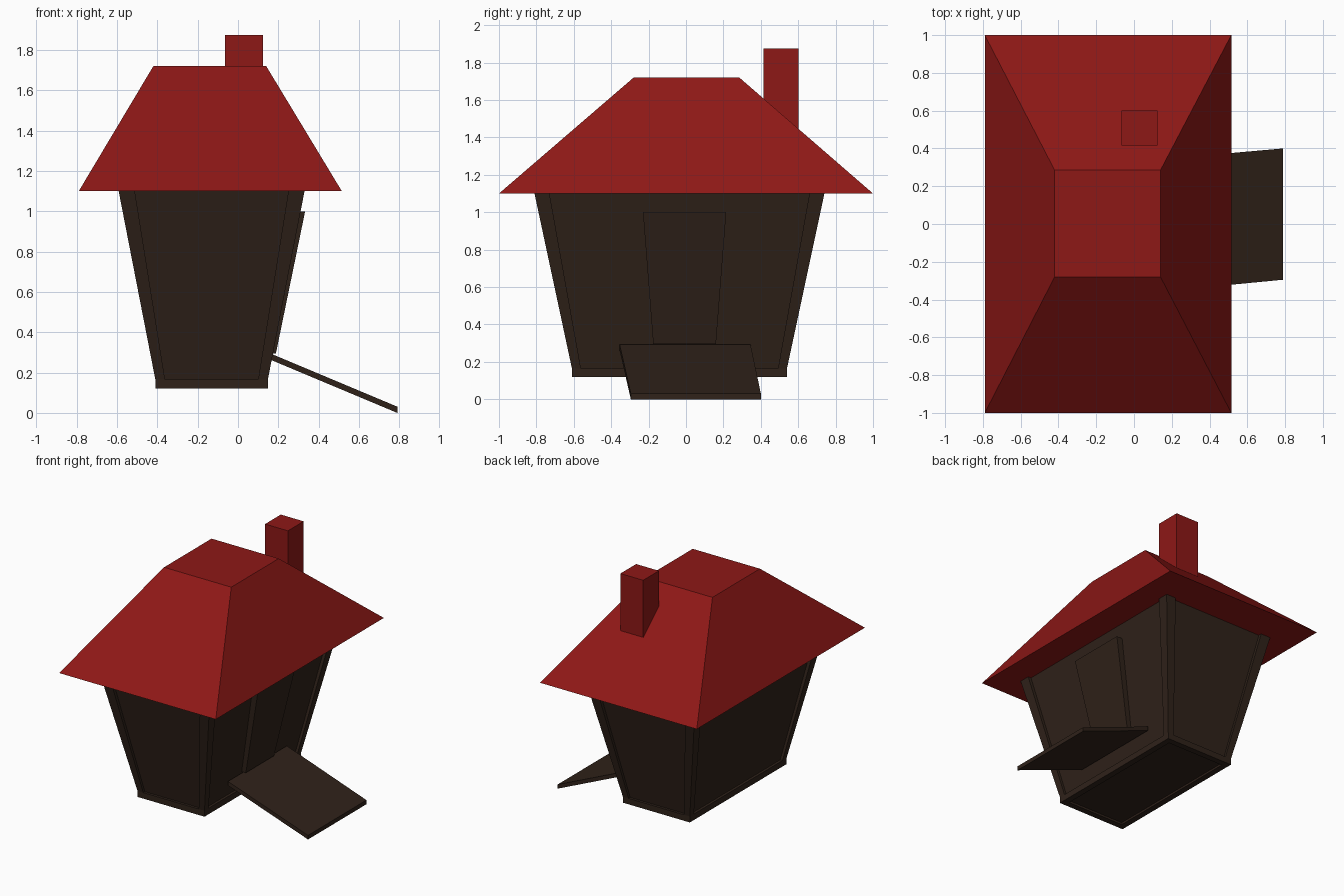
import bpy, bmesh

if "Cube" in bpy.data.objects:
    bpy.data.objects.remove(bpy.data.objects["Cube"])


def material(name, rgb):
    m = bpy.data.materials.new(name)
    m.diffuse_color = (*rgb, 1)
    m.use_nodes = True
    m.node_tree.nodes["Principled BSDF"].inputs["Base Color"].default_value = m.diffuse_color
    return m


RED = material("red_paint", (0.27, 0.009, 0.008))
BROWN = material("dark_wood", (0.029, 0.016, 0.010))


def hexa(name, mat, lower, upper):
    """Solid between two matching four-point loops."""
    bm = bmesh.new()
    a = [bm.verts.new(p) for p in lower]
    b = [bm.verts.new(p) for p in upper]
    bm.faces.new(a[::-1])
    bm.faces.new(b)
    for i in range(4):
        j = (i + 1) % 4
        bm.faces.new((a[i], a[j], b[j], b[i]))
    bmesh.ops.recalc_face_normals(bm, faces=bm.faces)
    me = bpy.data.meshes.new(name)
    bm.to_mesh(me)
    bm.free()
    me.materials.append(mat)
    ob = bpy.data.objects.new(name, me)
    bpy.context.collection.objects.link(ob)
    return ob


def rect(x0, x1, y0, y1, z):
    return [(x0, y0, z), (x1, y0, z), (x1, y1, z), (x0, y1, z)]


# Roof and chimney
hexa("roof", RED, rect(-0.79, 0.515, -1, 1, 1.1), rect(-0.42, 0.14, -0.28, 0.285, 1.72))
hexa("chimney", RED, rect(-0.065, 0.125, 0.415, 0.602, 1.38),
     rect(-0.065, 0.125, 0.415, 0.602, 1.875))

# Flared body, recessed behind the frame
CX, CY = -0.131, -0.035
BX, BY, TX, TY = 0.279, 0.575, 0.461, 0.775
ZB, ZR, ZT = 0.12, 0.165, 1.1
INSET = 0.025


def centred(hx, hy, z):
    return rect(CX - hx, CX + hx, CY - hy, CY + hy, z)


hexa("wall_panels", BROWN, centred(BX - INSET, BY - INSET, ZB + 0.015),
     centred(TX - INSET, TY - INSET, ZT))

# Corner posts, widening toward the roof
for sx, xn in ((-1, "left"), (1, "right")):
    for sy, yn in ((-1, "front"), (1, "back")):
        def corner(hx, hy, w, z):
            xs = sorted((CX + sx * hx, CX + sx * (hx - w)))
            ys = sorted((CY + sy * hy, CY + sy * (hy - w)))
            return rect(*xs, *ys, z)
        hexa(f"{yn}_{xn}_post", BROWN, corner(BX, BY, 0.048, ZR),
             corner(TX, TY, 0.08, ZT))

# Base rails around the recessed floor
W = 0.045
for s, n in ((-1, "front"), (1, "back")):
    y = sorted((CY + s * BY, CY + s * (BY - W)))
    hexa(n + "_base_rail", BROWN, rect(CX - BX, CX + BX, *y, ZB),
         rect(CX - BX, CX + BX, *y, ZR))
for s, n in ((-1, "left"), (1, "right")):
    x = sorted((CX + s * BX, CX + s * (BX - W)))
    hexa(n + "_base_rail", BROWN, rect(*x, CY - BY + W, CY + BY - W, ZB),
         rect(*x, CY - BY + W, CY + BY - W, ZR))

# Tapered door lying against the right wall
hexa("door", BROWN, rect(0.135, 0.188, -0.175, 0.16, 0.295),
     rect(0.27, 0.333, -0.23, 0.215, 1.0))

# Entrance ramp, slightly skewed
ramp = [(0.165, -0.355, 0.262), (0.79, -0.295, 0.0),
        (0.79, 0.40, 0.0), (0.165, 0.345, 0.262)]
hexa("ramp", BROWN, ramp, [(x, y, z + 0.031) for x, y, z in ramp])
